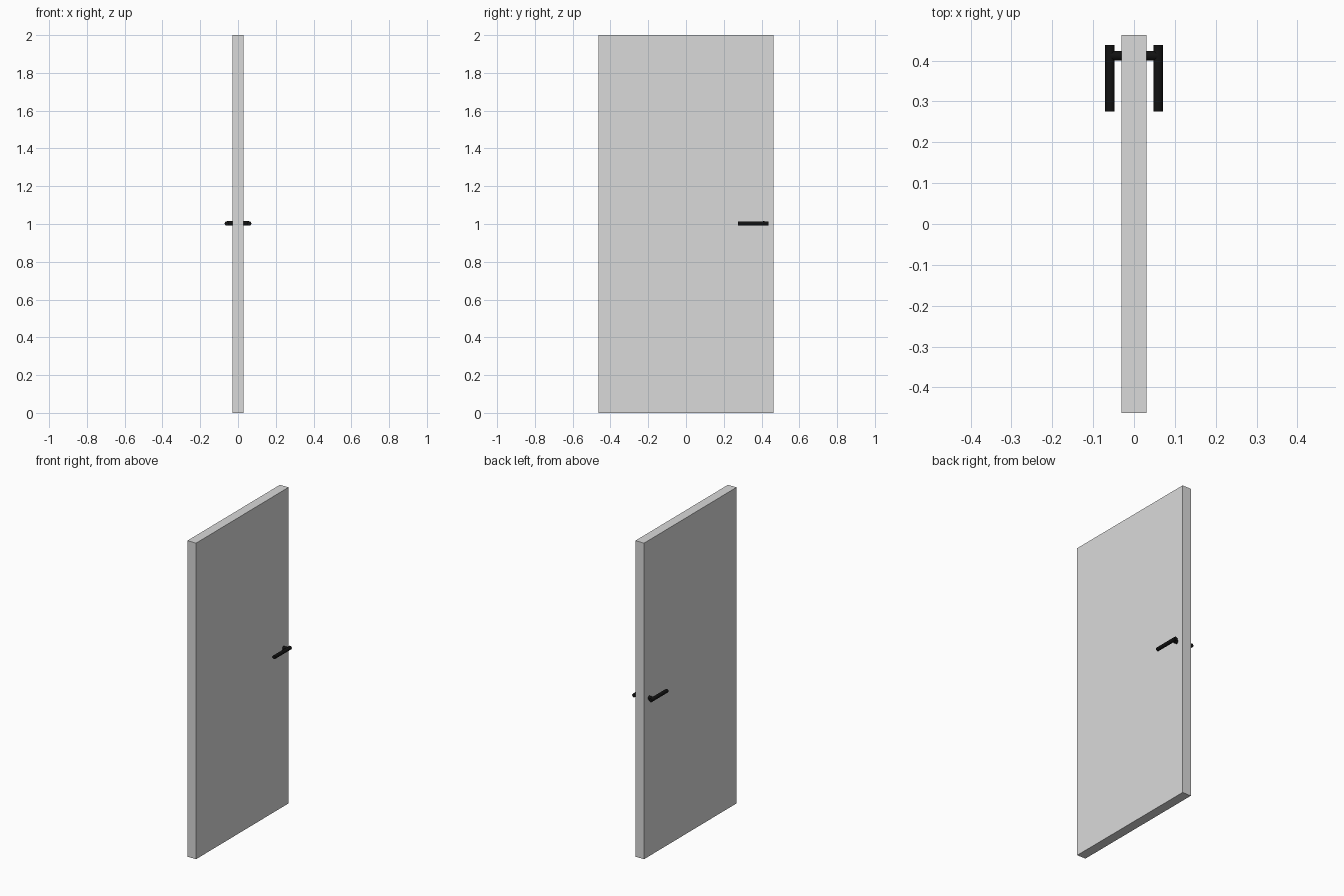
import bpy
from math import radians

cube = bpy.data.objects.get("Cube")
if cube:
    bpy.data.objects.remove(cube, do_unlink=True)


def material(name, colour, roughness):
    mat = bpy.data.materials.new(name)
    mat.use_nodes = True
    mat.diffuse_color = colour
    bsdf = mat.node_tree.nodes["Principled BSDF"]
    bsdf.inputs["Base Color"].default_value = colour
    bsdf.inputs["Roughness"].default_value = roughness
    return mat


def rod(name, centre, radius, length, rotation, mat):
    bpy.ops.mesh.primitive_cylinder_add(
        vertices=32, radius=radius, depth=length, location=centre, rotation=rotation)
    obj = bpy.context.object
    obj.name = name
    obj.data.materials.append(mat)
    bpy.ops.object.shade_smooth_by_angle(angle=radians(40))


panel_grey = material("light grey", (0.7, 0.7, 0.7, 1), 0.6)
handle_black = material("black", (0.006, 0.006, 0.006, 1), 0.4)

THICKNESS, WIDTH, HEIGHT = 0.06, 0.925, 2.0
HANDLE_Z = 1.003

# Door panel
bpy.ops.mesh.primitive_cube_add(size=1, location=(0, 0, HEIGHT / 2))
panel = bpy.context.object
panel.name = "door_panel"
panel.scale = (THICKNESS, WIDTH, HEIGHT)
bpy.ops.object.transform_apply(location=False, rotation=False, scale=True)
panel.data.materials.append(panel_grey)

# A stem and a lever on each face
for side, sign in (("left", 1), ("right", -1)):
    rod(side + "_handle_stem", (sign * 0.043, 0.412, HANDLE_Z), 0.012, 0.032,
        (0, radians(90), 0), handle_black)
    rod(side + "_handle_lever", (sign * 0.059, 0.357, HANDLE_Z), 0.0115, 0.162,
        (radians(90), 0, 0), handle_black)
